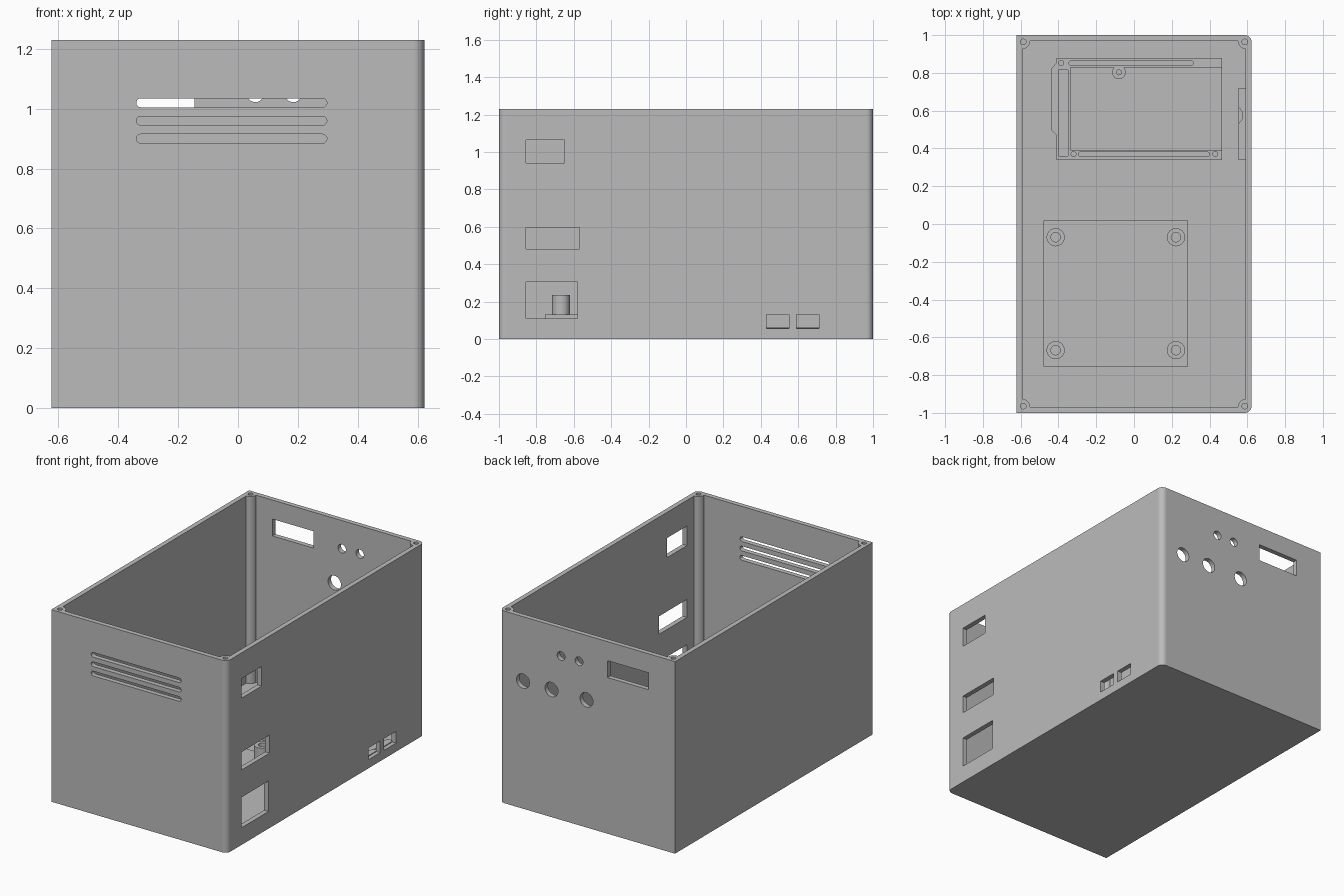
import bpy, bmesh, math
from math import cos, sin, pi

if "Cube" in bpy.data.objects:
    bpy.data.objects.remove(bpy.data.objects["Cube"])

grey = bpy.data.materials.new("case grey")
grey.use_nodes = True
grey.diffuse_color = (0.5, 0.5, 0.5, 1)
grey.node_tree.nodes["Principled BSDF"].inputs["Base Color"].default_value = (0.5, 0.5, 0.5, 1)

W, L, H = 0.6225, 1.0, 1.23      # half width, half length, height
WALL, FLOOR = 0.031, 0.031
IX, IY = W - WALL, L - WALL      # inner half sizes
R, P = 0.036, 0.042              # outer corner radius, screw post radius

PLACE = {"z": lambda u, v, w: (u, v, w),
         "y": lambda u, v, w: (u, w, v),
         "x": lambda u, v, w: (w, u, v)}


# Outline helpers
def arc(cx, cy, r, a0, a1, n=12):
    return [(cx + r * cos(a0 + (a1 - a0) * i / n), cy + r * sin(a0 + (a1 - a0) * i / n))
            for i in range(n + 1)]


def circle(cx, cy, r):
    return arc(cx, cy, r, 0, 2 * pi, 32)[:-1]


def rect(u0, u1, v0, v1):
    return [(u0, v0), (u1, v0), (u1, v1), (u0, v1)]


def slot(u0, u1, v0, v1):
    r = (v1 - v0) / 2
    v = v0 + r
    return arc(u1 - r, v, r, -pi / 2, pi / 2) + arc(u0 + r, v, r, pi / 2, 3 * pi / 2)


# Surface helpers
def sheet(bm, loops, w, axis="z"):
    """Flat face at w: the first loop is its border, the others are holes."""
    edges = []
    for loop in loops:
        vs = [bm.verts.new(PLACE[axis](u, v, w)) for u, v in loop]
        edges += [bm.edges.new((vs[i - 1], vs[i])) for i in range(len(vs))]
    bmesh.ops.triangle_fill(bm, edges=edges, use_beauty=True, normal=PLACE[axis](0, 0, 1))


def tube(bm, loop, lo, hi, axis="z", longest=9):
    """Side faces along a loop, leaving out segments over the longest length."""
    for p, q in zip(loop, loop[1:] + loop[:1]):
        if math.dist(p, q) < longest:
            corners = ((*p, lo), (*q, lo), (*q, hi), (*p, hi))
            face = bm.faces.new([bm.verts.new(PLACE[axis](*c)) for c in corners])
            face.smooth = True


def finish(bm, name):
    bmesh.ops.remove_doubles(bm, verts=bm.verts, dist=0.00001)
    bmesh.ops.recalc_face_normals(bm, faces=bm.faces)
    for e in bm.edges:
        e.smooth = e.calc_face_angle(pi) < math.radians(30)
    mesh = bpy.data.meshes.new(name)
    bm.to_mesh(mesh)
    bm.free()
    mesh.materials.append(grey)
    bpy.context.scene.collection.objects.link(bpy.data.objects.new(name, mesh))


def prism(name, loops, lo, hi):
    bm = bmesh.new()
    sheet(bm, loops, lo)
    sheet(bm, loops, hi)
    for loop in loops:
        tube(bm, loop, lo, hi)
    finish(bm, name)


# Case outlines: outside rounded on one side, cavity with a screw post in each corner
outer = ([(-W, -L)] + arc(W - R, -L + R, R, -pi / 2, 0)
         + arc(W - R, L - R, R, 0, pi / 2) + [(-W, L)])
cavity = (arc(-IX, -IY, P, pi / 2, 0) + arc(IX, -IY, P, pi, pi / 2)
          + arc(IX, IY, P, 3 * pi / 2, pi) + arc(-IX, IY, P, 0, -pi / 2))
screws = [circle(sx * (IX - 0.005), sy * (IY - 0.005), 0.015)
          for sx in (-1, 1) for sy in (-1, 1)]

# Openings: front vents, back holes and window, side connectors
vents = [slot(-0.34, 0.297, z, z + 0.03) for z in (0.885, 0.945, 1.005)]
back = [circle(x, 0.817, 0.046) for x in (0.455, 0.253, 0.005)]
back += [circle(x, 1.05, 0.028) for x in (0.185, 0.058)]
back += [rect(-0.434, -0.145, 1.0, 1.108)]
ports = [rect(-0.855, -0.65, 0.94, 1.065), rect(-0.855, -0.57, 0.48, 0.595),
         rect(-0.855, -0.58, 0.11, 0.305), rect(0.43, 0.55, 0.055, 0.13),
         rect(0.59, 0.71, 0.055, 0.13)]

# Case floor, rim, corners and screw holes
case = bmesh.new()
sheet(case, [outer], 0)
sheet(case, [cavity], FLOOR)
sheet(case, [outer, cavity] + screws, H)
tube(case, outer, 0, H, longest=0.5)
tube(case, cavity, FLOOR, H, longest=0.5)
for s in screws:
    tube(case, s, H - 0.2, H)
    sheet(case, [s], H - 0.2)

# Case walls: axis, outer and inner position, outer extent, inner half extent, openings
for axis, out, inn, u0, u1, half, holes in (
        ("y", -L, -IY, -W, W - R, IX - P, vents),
        ("y", L, IY, -W, W - R, IX - P, back),
        ("x", -W, -IX, -L, L, IY - P, []),
        ("x", W, IX, -L + R, L - R, IY - P, ports)):
    sheet(case, [rect(u0, u1, 0, H)] + holes, out, axis)
    sheet(case, [rect(-half, half, FLOOR, H)] + holes, inn, axis)
    for h in holes:
        tube(case, h, out, inn, axis)
finish(case, "case")

# Raised plate with four standoffs
prism("mounting_plate", [rect(-0.478, 0.285, -0.755, 0.018)], 0.02, 0.13)
for side, x in (("right", -0.415), ("left", 0.222)):
    for end, y in (("front", -0.668), ("back", -0.07)):
        prism(f"standoff_{end}_{side}", [circle(x, y, 0.048), circle(x, y, 0.025)], 0.12, 0.235)

# Circuit board tray: base and a raised frame with boss, slots and screw holes
tab = [(-0.41, 0.88), (-0.41, 0.855), (-0.44, 0.82), (-0.44, 0.50), (-0.41, 0.47), (-0.41, 0.34)]
prism("board_tray_base", [[(0.465, 0.34), (0.465, 0.88)] + tab], 0.02, 0.042)
boss = arc(-0.08, 0.803, 0.036, 2.374, 7.051, 24)
frame = ([(0.465, 0.34), (0.465, 0.392), (-0.335, 0.392), (-0.335, 0.828)] + boss
         + [(0.465, 0.828), (0.465, 0.88)] + tab)
frame_holes = [slot(-0.345, 0.315, 0.84, 0.864), slot(-0.295, 0.40, 0.357, 0.381),
               rect(-0.40, -0.35, 0.36, 0.815)]
frame_holes += [circle(x, y, 0.013) for x, y in
                ((-0.385, 0.852), (-0.08, 0.803), (-0.32, 0.37), (0.43, 0.37))]
prism("board_tray_frame", [frame] + frame_holes, 0.036, 0.065)

# Board end rest against the side wall
prism("board_end_rest", [rect(0.553, IX + 0.005, 0.34, 0.72)], 0.02, 0.045)
prism("board_end_lip", [[(0.553, 0.34), (IX + 0.005, 0.34), (IX + 0.005, 0.72), (0.553, 0.72),
                         (0.553, 0.62), (0.575, 0.59), (0.575, 0.56), (0.553, 0.53)]], 0.04, 0.06)
